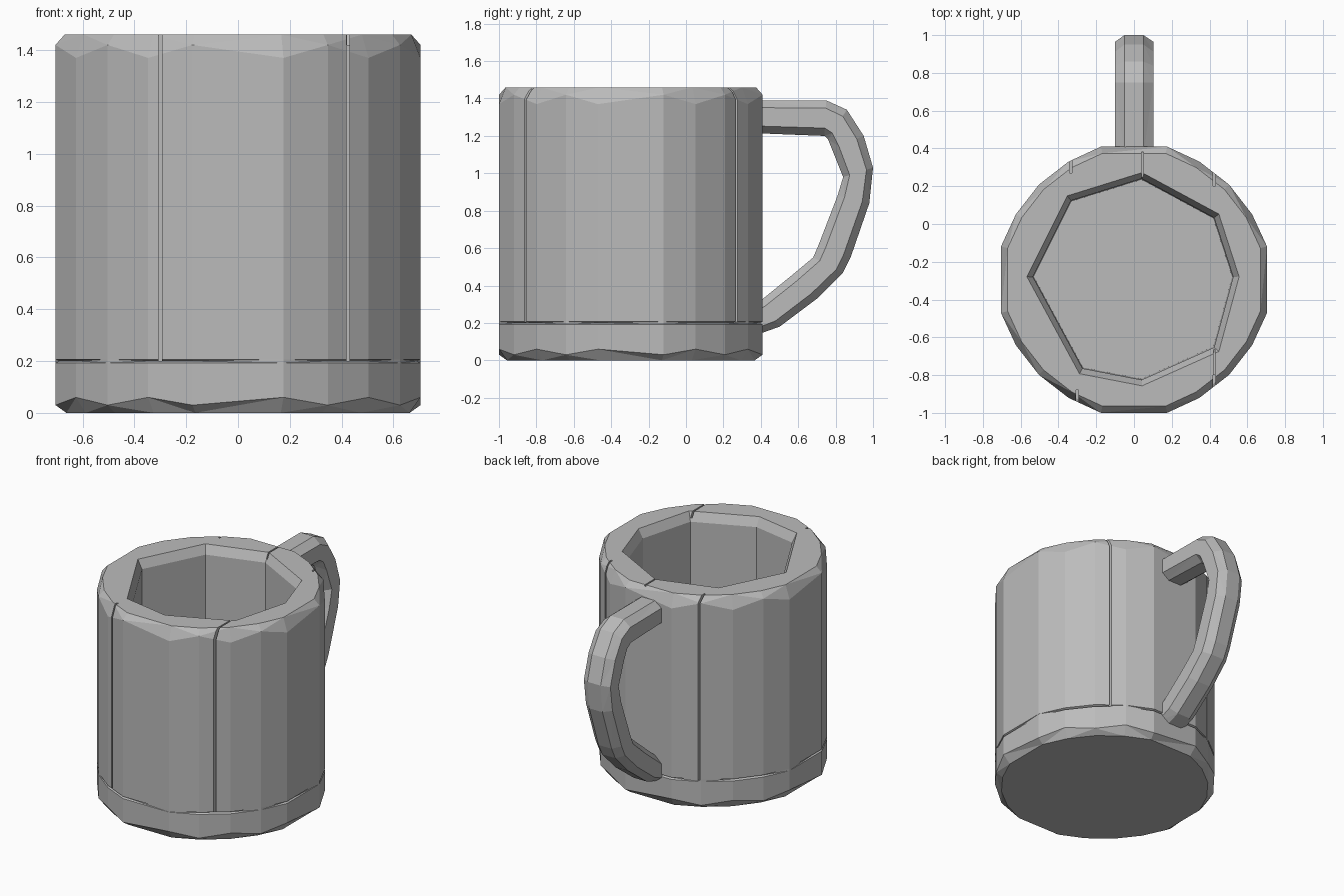
import bpy, bmesh
from math import sin, cos, radians

if "Cube" in bpy.data.objects:
    bpy.data.objects.remove(bpy.data.objects["Cube"])

grey = bpy.data.materials.new("plain grey")
grey.use_nodes = True
COLOUR = (0.5, 0.5, 0.5, 1)
grey.diffuse_color = COLOUR
grey.node_tree.nodes["Principled BSDF"].inputs["Base Color"].default_value = COLOUR

CY = -0.295   # centre line of the cup


def loft(name, rings):
    """Skin a stack of equal-sized rings and cap both ends."""
    bm = bmesh.new()
    loops = [[bm.verts.new(p) for p in ring] for ring in rings]
    for a, b in zip(loops, loops[1:]):
        n = len(a)
        for i in range(n):
            j = (i + 1) % n
            bm.faces.new((a[i], a[j], b[j], b[i]))
    bm.faces.new(loops[0])
    bm.faces.new(loops[-1])
    # split the bent quads into flat facets
    bmesh.ops.triangulate(bm, faces=[f for f in bm.faces if len(f.verts) == 4])
    bmesh.ops.recalc_face_normals(bm, faces=bm.faces)
    mesh = bpy.data.meshes.new(name)
    bm.to_mesh(mesh)
    bm.free()
    mesh.materials.append(grey)
    obj = bpy.data.objects.new(name, mesh)
    bpy.context.collection.objects.link(obj)
    return obj


def box(name, x, y, z):
    """Box from pairs of limits."""
    return loft(name, [[(x[0], y[0], h), (x[1], y[0], h), (x[1], y[1], h), (x[0], y[1], h)]
                       for h in z])


def cut(target, cutter):
    mod = target.modifiers.new("cut", "BOOLEAN")
    mod.operation = "DIFFERENCE"
    mod.solver = "EXACT"
    mod.object = cutter
    bpy.context.view_layer.objects.active = target
    bpy.ops.object.modifier_apply(modifier=mod.name)
    bpy.data.objects.remove(cutter)


# Cup outside: twenty sides, uneven chipped chamfers, broken seam above the base
quadrant = (14, 29, 45, 61, 76)
angles = [radians(q * 90 + a) for q in range(4) for a in quadrant]
radii = [0.726, 0.715, 0.712, 0.715, 0.726] * 4


def cup_ring(scale, height):
    return [(r * scale(i) * cos(a), CY + r * scale(i) * sin(a), height(i))
            for i, (a, r) in enumerate(zip(angles, radii))]


def full(i):
    return 1


cup = loft("cup_body", [
    cup_ring(lambda i: 0.94, lambda i: 0),
    cup_ring(full, lambda i: 0.03 + 0.03 * (i % 2)),
    cup_ring(full, lambda i: 0.193),
    cup_ring(lambda i: 1 if i % 3 == 0 else 0.98, lambda i: 0.2),
    cup_ring(full, lambda i: 0.207),
    cup_ring(full, lambda i: 1.42 - 0.05 * (i % 2)),
    cup_ring(lambda i: 0.95, lambda i: 1.46)])

# Hollow: irregular eight-sided well with a bevelled lip
well = [(-0.53, -0.28), (-0.27, -0.76), (0.04, -0.82), (0.42, -0.65),
        (0.52, -0.28), (0.42, 0.03), (0.04, 0.235), (-0.33, 0.12)]


def well_ring(s, z):
    return [(x * s, CY + (y - CY) * s, z) for x, y in well]


cut(cup, loft("well_cutter", [well_ring(1, 0.2), well_ring(1.01, 1.4),
                              well_ring(1.07, 1.46), well_ring(1.07, 1.6)]))

# Narrow upright seams between the wall segments
for x, y0, y1 in ((-0.3, -1.1, -0.88), (0.425, -1.1, -0.8),
                  (-0.335, 0.27, 0.6), (0.425, 0.2, 0.6)):
    cut(cup, box("seam_cutter", (x - 0.006, x + 0.006), (y0, y1), (0.2, 1.6)))

# Short seams across the rim
for x, y0, y1 in ((0.425, -1.1, -0.5), (0.045, 0.1, 0.38)):
    cut(cup, box("rim_cutter", (x - 0.005, x + 0.005), (y0, y1), (1.42, 1.6)))

# Handle: chamfered section swept between outer and inner (y, z) edges
stations = [((0.36, 1.39), (0.36, 1.215)), ((0.75, 1.39), (0.74, 1.2)),
            ((0.86, 1.34), (0.76, 1.18)), ((0.95, 1.2), (0.78, 1.13)),
            ((1.0, 1.03), (0.84, 0.98)), ((0.98, 0.84), (0.81, 0.88)),
            ((0.88, 0.55), (0.71, 0.62)), ((0.84, 0.47), (0.68, 0.55)),
            ((0.7, 0.33), (0.56, 0.45)), ((0.5, 0.18), (0.4, 0.32)),
            ((0.36, 0.13), (0.36, 0.29))]
section = [(-0.05, 0), (0.05, 0), (0.102, 0.22), (0.102, 0.78),
           (0.05, 1), (-0.05, 1), (-0.1, 0.78), (-0.1, 0.22)]
loft("handle", [[(x, o[0] + (n[0] - o[0]) * t, o[1] + (n[1] - o[1]) * t)
                 for x, t in section] for o, n in stations])
